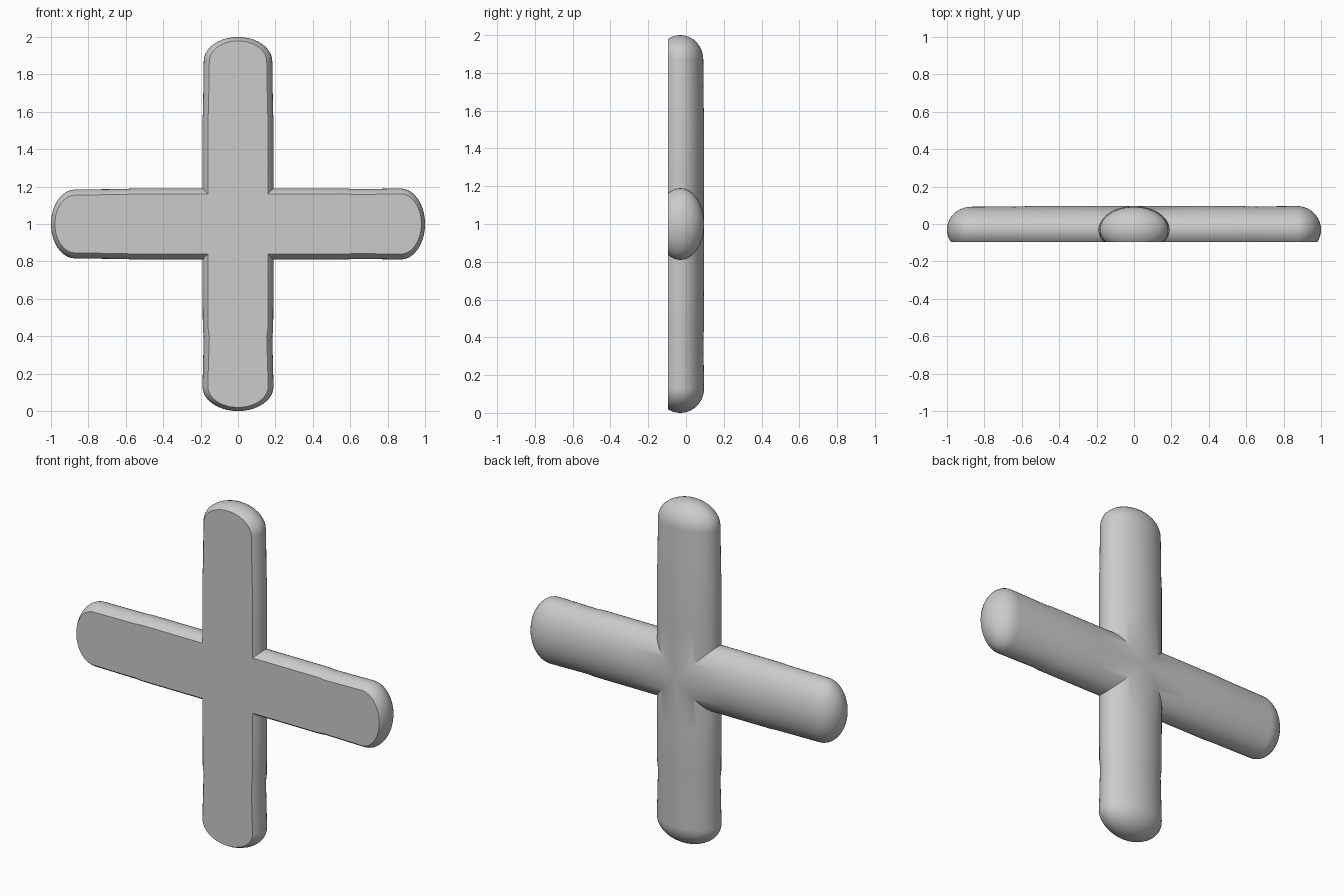
import bpy, bmesh, math
from mathutils import Matrix, Vector

if "Cube" in bpy.data.objects:
    bpy.data.objects.remove(bpy.data.objects["Cube"])

HALF_W, HALF_D = 0.19, 0.126      # radii of the oval section
CENTRE_Y, FRONT_Y = -0.03, -0.096  # oval centre and flat front plane
CAP_START, CAP_LEN = 0.87, 0.13    # rounded tip
SEGS, CAP_RINGS = 48, 10


def add_arm(bm, angle, shape):
    """Loft one rounded arm along +x, mitre it at the middle, turn it about y."""
    arm = bmesh.new()
    rings = [(0.0, 1.0), (0.3, 1.0)] + shape
    end = shape[-1][1]
    for i in range(1, CAP_RINGS):
        a = i / CAP_RINGS * math.pi / 2
        rings.append((CAP_START + CAP_LEN * math.sin(a), end * math.cos(a)))
    loops = []
    for x, s in rings:
        loops.append([arm.verts.new((x,
                                     CENTRE_Y + HALF_D * s * math.sin(j / SEGS * math.tau),
                                     HALF_W * s * math.cos(j / SEGS * math.tau)))
                      for j in range(SEGS)])
    for a, b in zip(loops, loops[1:]):
        for j in range(SEGS):
            k = (j + 1) % SEGS
            arm.faces.new((a[j], b[j], b[k], a[k]))
    tip = arm.verts.new((CAP_START + CAP_LEN, CENTRE_Y, 0))
    for j in range(SEGS):
        arm.faces.new((loops[-1][j], tip, loops[-1][(j + 1) % SEGS]))
    # Mitre planes where neighbouring arms meet
    for side in (1, -1):
        bmesh.ops.bisect_plane(arm, geom=arm.verts[:] + arm.edges[:] + arm.faces[:],
                               dist=1e-6, plane_co=(0, 0, 0),
                               plane_no=Vector((-1, 0, side)).normalized(),
                               clear_outer=True)
    arm.transform(Matrix.Translation((0, 0, 1)) @ Matrix.Rotation(angle, 4, 'Y'))
    piece = bpy.data.meshes.new("arm_piece")
    arm.to_mesh(piece)
    arm.free()
    bm.from_mesh(piece)
    bpy.data.meshes.remove(piece)


bm = bmesh.new()
# Slightly uneven arm thickness: right, bottom, left, top
shapes = [
    [(0.58, 1.0), (0.62, 0.98), (CAP_START, 1.0)],
    [(0.56, 0.99), (0.60, 0.965), (CAP_START, 1.0)],
    [(0.56, 1.0), (0.60, 0.985), (CAP_START, 0.97)],
    [(0.56, 1.0), (0.60, 0.985), (CAP_START, 0.965)],
]
for i, shape in enumerate(shapes):
    add_arm(bm, i * math.pi / 2, shape)
bmesh.ops.remove_doubles(bm, verts=bm.verts[:], dist=1e-4)

# Flat front face
cut = bmesh.ops.bisect_plane(bm, geom=bm.verts[:] + bm.edges[:] + bm.faces[:],
                             dist=1e-6, plane_co=(0, FRONT_Y, 0),
                             plane_no=(0, -1, 0), clear_outer=True)
rim = [e for e in cut["geom_cut"] if isinstance(e, bmesh.types.BMEdge)]
bmesh.ops.edgenet_fill(bm, edges=rim)
bmesh.ops.recalc_face_normals(bm, faces=bm.faces[:])

mesh = bpy.data.meshes.new("cross_body")
bm.to_mesh(mesh)
bm.free()
cross = bpy.data.objects.new("cross_body", mesh)
bpy.context.collection.objects.link(cross)
bpy.context.view_layer.objects.active = cross
cross.select_set(True)
bpy.ops.object.shade_smooth_by_angle(angle=math.radians(30))
